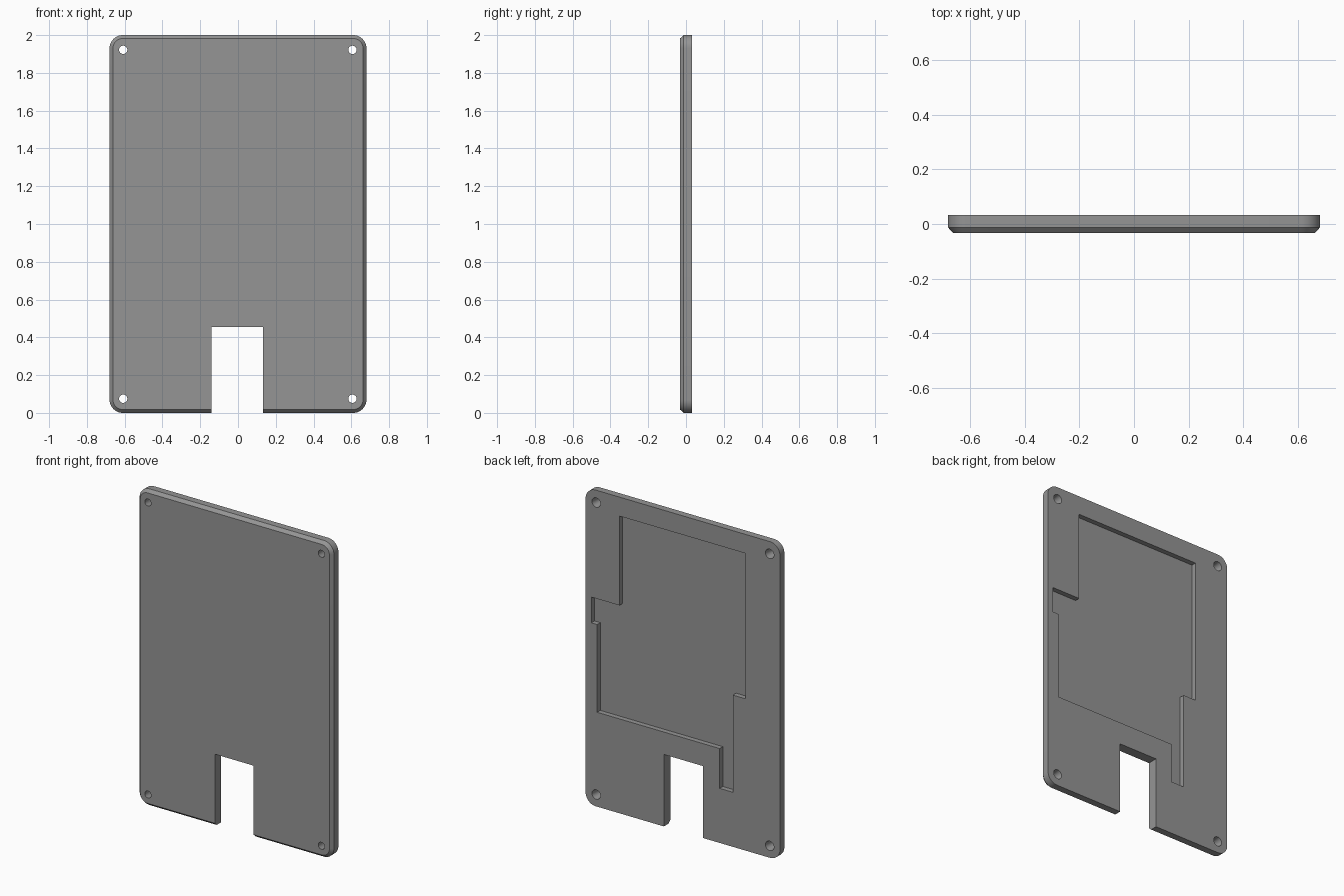
import bpy, bmesh, math

if "Cube" in bpy.data.objects:
    bpy.data.objects.remove(bpy.data.objects["Cube"])

HALF_W, HEIGHT, HALF_T = 0.68, 2.0, 0.032
RADIUS, CHAMFER = 0.07, 0.018

grey = bpy.data.materials.new("plain grey")
grey.diffuse_color = (0.3, 0.3, 0.3, 1)
grey.use_nodes = True
grey.node_tree.nodes["Principled BSDF"].inputs["Base Color"].default_value = grey.diffuse_color


def loft(name, sections):
    """Solid from matching (x, z) outlines placed at increasing y."""
    bm = bmesh.new()
    rings = [[bm.verts.new((x, y, z)) for x, z in pts] for y, pts in sections]
    n = len(rings[0])
    bm.faces.new(rings[0])
    bm.faces.new(rings[-1][::-1])
    for a, b in zip(rings, rings[1:]):
        for i in range(n):
            j = (i + 1) % n
            bm.faces.new((a[i], b[i], b[j], a[j]))
    bmesh.ops.recalc_face_normals(bm, faces=bm.faces)
    mesh = bpy.data.meshes.new(name)
    bm.to_mesh(mesh)
    bm.free()
    mesh.materials.append(grey)
    obj = bpy.data.objects.new(name, mesh)
    bpy.context.collection.objects.link(obj)
    return obj


def rounded(inset, steps=10):
    """Rounded rectangle outline, pulled in by inset."""
    pts = []
    cx, cz = HALF_W - RADIUS, HEIGHT / 2 - RADIUS
    r = RADIUS - inset
    for k, (sx, sz) in enumerate([(1, 1), (-1, 1), (-1, -1), (1, -1)]):
        for i in range(steps + 1):
            a = math.pi / 2 * (k + i / steps)
            pts.append((sx * cx + r * math.cos(a), HEIGHT / 2 + sz * cz + r * math.sin(a)))
    return pts


def circle(cx, cz, r, n=32):
    return [(cx + r * math.cos(2 * math.pi * i / n),
             cz + r * math.sin(2 * math.pi * i / n)) for i in range(n)]


# Plate with a chamfered front edge
plate = loft("cover_plate", [(-HALF_T, rounded(CHAMFER)),
                             (-HALF_T + 0.02, rounded(0)),
                             (HALF_T, rounded(0))])

# Bottom notch, right through
notch = [(-0.14, -0.1), (0.132, -0.1), (0.132, 0.455), (-0.14, 0.455)]
cutters = [loft("notch_cutter", [(-0.1, notch), (0.1, notch)])]

# Stepped recess in the back
recess = [(0.443, 1.88), (-0.44, 1.88), (-0.44, 0.96), (-0.35, 0.96),
          (-0.35, 0.345), (-0.258, 0.345), (-0.258, 0.597), (0.6, 0.597),
          (0.6, 1.152), (0.64, 1.152), (0.64, 1.315), (0.443, 1.315)]
cutters.append(loft("recess_cutter", [(0.0, recess), (0.1, recess)]))

# Corner screw holes, wider at the back
for x in (-0.608, 0.606):
    for z in (0.075, 1.922):
        cutters.append(loft("screw_hole_cutter", [
            (-HALF_T - 0.01, circle(x, z, 0.022)),
            (-HALF_T + 0.01, circle(x, z, 0.022)),
            (HALF_T + 0.002, circle(x, z, 0.03))]))

for cutter in cutters:
    cutter.hide_render = True
    cutter.hide_set(True)
    mod = plate.modifiers.new(cutter.name, 'BOOLEAN')
    mod.operation = 'DIFFERENCE'
    mod.solver = 'EXACT'
    mod.object = cutter

# Bake the cuts, then smooth only the rounded corners and holes
bpy.context.view_layer.update()
baked = bpy.data.meshes.new_from_object(
    plate.evaluated_get(bpy.context.evaluated_depsgraph_get()))
plate.modifiers.clear()
plate.data = baked
for cutter in cutters:
    bpy.data.objects.remove(cutter)
bpy.context.view_layer.objects.active = plate
plate.select_set(True)
bpy.ops.object.shade_smooth_by_angle(angle=math.radians(25))
